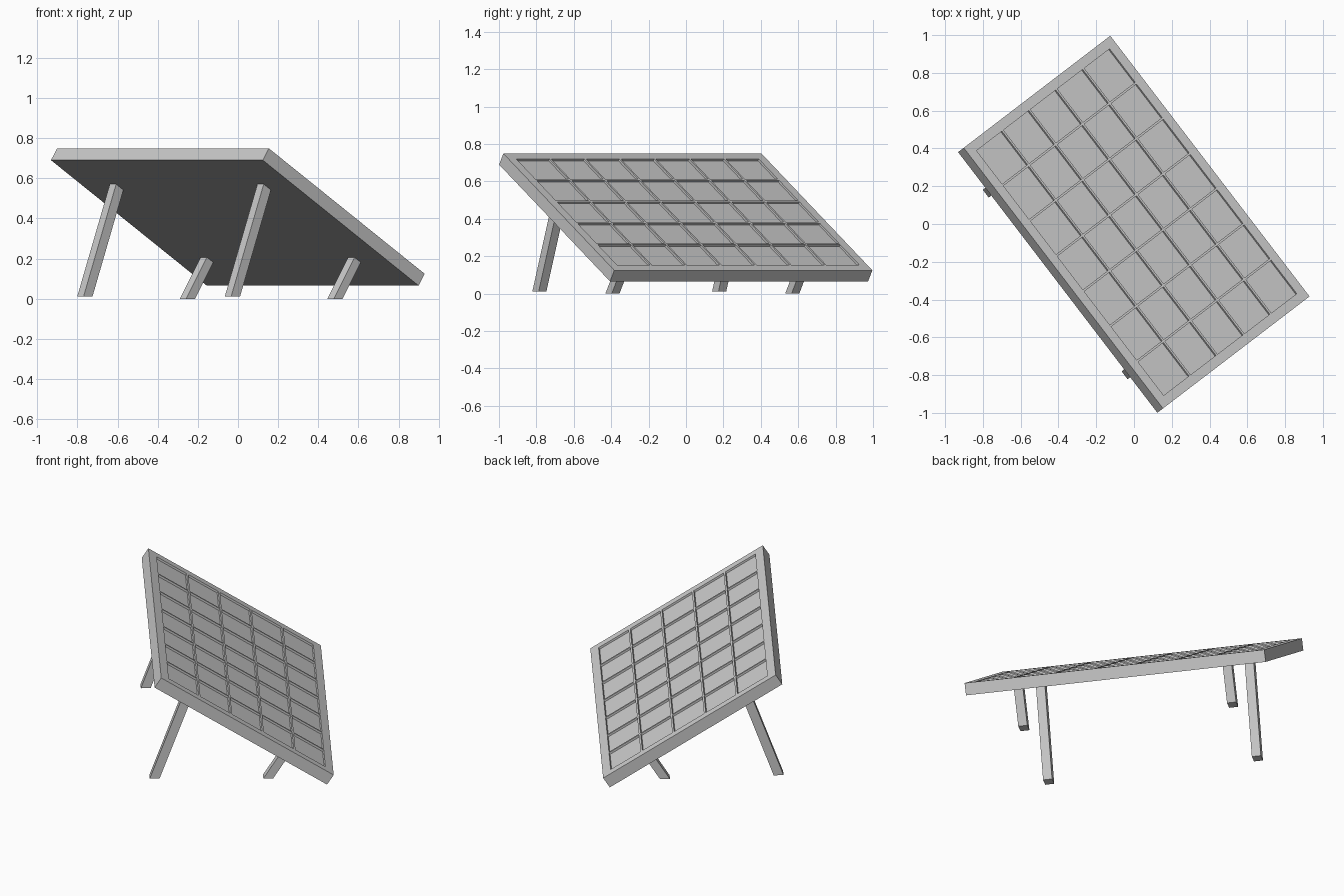
import bpy, bmesh
from math import radians, tan
from mathutils import Matrix, Vector

cube = bpy.data.objects.get("Cube")
if cube:
    bpy.data.objects.remove(cube)

grey = bpy.data.materials.new("plain grey")
grey.use_nodes = True
colour = (0.6, 0.6, 0.6, 1)
grey.diffuse_color = colour
grey.node_tree.nodes["Principled BSDF"].inputs["Base Color"].default_value = colour

TILT = radians(32.6)
HEADING = Matrix.Rotation(radians(-52.6), 4, 'Z')
CENTRE = Vector((0.014, 0.01, 0.437))
LENGTH, WIDTH, THICK = 1.737, 1.159, 0.07
MARGIN, BAR, DEPTH = 0.047, 0.012, 0.012
COLS, ROWS = 7, 5


def add_object(name, bm, matrix):
    bmesh.ops.recalc_face_normals(bm, faces=bm.faces[:])
    bm.transform(matrix)
    mesh = bpy.data.meshes.new(name)
    bm.to_mesh(mesh)
    bm.free()
    mesh.materials.append(grey)
    obj = bpy.data.objects.new(name, mesh)
    bpy.context.collection.objects.link(obj)


def cuts(size, count):
    """Positions of the outer edges and of the cell boundaries."""
    inner = size / 2 - MARGIN
    step = 2 * inner / count
    return [-size / 2] + [-inner + i * step for i in range(count + 1)] + [size / 2]


# Panel: a slab whose top is a frame with sunken rectangular cells
bm = bmesh.new()
xs, ys = cuts(LENGTH, COLS), cuts(WIDTH, ROWS)
grid = [[bm.verts.new((x, y, 0)) for y in ys] for x in xs]
cells = []
for i in range(len(xs) - 1):
    for j in range(len(ys) - 1):
        face = bm.faces.new((grid[i][j], grid[i + 1][j],
                             grid[i + 1][j + 1], grid[i][j + 1]))
        if 0 < i <= COLS and 0 < j <= ROWS:
            cells.append(face)
bm.normal_update()
rim = [e for e in bm.edges if e.is_boundary]
wall = bmesh.ops.extrude_edge_only(bm, edges=rim)["geom"]
bmesh.ops.translate(bm, vec=(0, 0, -THICK),
                    verts=[g for g in wall if isinstance(g, bmesh.types.BMVert)])
bmesh.ops.edgeloop_fill(bm, edges=[e for e in bm.edges if e.is_boundary])
bm.normal_update()
bmesh.ops.inset_individual(bm, faces=cells, thickness=BAR / 2, use_even_offset=True)
bmesh.ops.inset_individual(bm, faces=cells, thickness=0, depth=-DEPTH)
add_object("panel", bm,
           Matrix.Translation(CENTRE) @ HEADING @ Matrix.Rotation(-TILT, 4, 'X'))


# Legs: leaning square posts, cut level at the foot and to the slope at the top
def add_leg(name, along, across, foot, lean):
    bm = bmesh.new()
    bmesh.ops.create_cube(bm, size=1)
    slope = tan(TILT)
    for v in bm.verts:
        x = along + v.co.x * 0.052
        y = across + v.co.y * 0.056
        z = foot
        if v.co.z > 0:
            # meet a plane just inside the slab
            z = (0.395 - slope * (y - lean * foot)) / (1 + slope * lean)
            y += lean * (z - foot)
        v.co = (x, y, z)
    add_object(name, bm, HEADING)


for side, along in (("left", 0.606), ("right", -0.604)):
    add_leg(side + "_long_leg", along, -0.498, 0.012, 0.365)
    add_leg(side + "_short_leg", along, 0.145, 0, 0.63)
